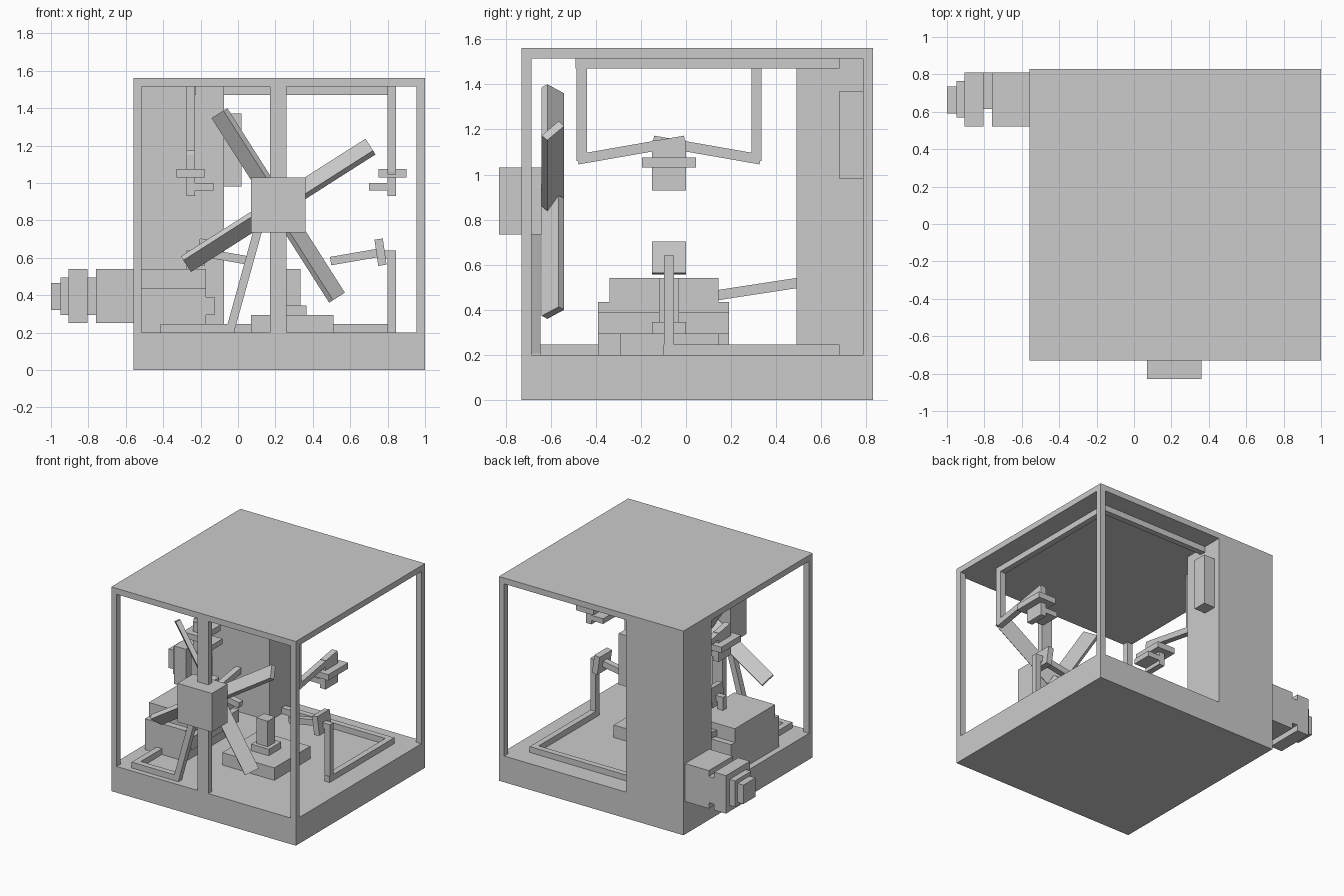
import bpy, bmesh, math
from mathutils import Vector, Matrix

old = bpy.data.objects.get("Cube")
if old:
    bpy.data.objects.remove(old, do_unlink=True)

grey = bpy.data.materials.new("light_grey")
grey.use_nodes = True
colour = (0.6, 0.6, 0.6, 1)
grey.diffuse_color = colour
grey.node_tree.nodes["Principled BSDF"].inputs["Base Color"].default_value = colour


def solid(name, matrix):
    bm = bmesh.new()
    bmesh.ops.create_cube(bm, size=1, matrix=matrix)
    mesh = bpy.data.meshes.new(name)
    bm.to_mesh(mesh)
    bm.free()
    mesh.materials.append(grey)
    obj = bpy.data.objects.new(name, mesh)
    bpy.context.collection.objects.link(obj)


def block(name, x, y, z):
    """Axis-aligned box from three (low, high) ranges."""
    lo, hi = Vector((x[0], y[0], z[0])), Vector((x[1], y[1], z[1]))
    size = [abs(v) for v in hi - lo]
    solid(name, Matrix.Translation((lo + hi) / 2) @ Matrix.Diagonal((*size, 1)))


def beam(name, start, end, side, wide, thick):
    """Rectangular bar between two points; side is the direction of its width."""
    p, q, side = Vector(start), Vector(end), Vector(side).normalized()
    d = (q - p).normalized()
    turn = Matrix((d, side, d.cross(side))).transposed().to_4x4()
    size = Matrix.Diagonal(((q - p).length, wide, thick, 1))
    solid(name, Matrix.Translation((p + q) / 2) @ turn @ size)


L, R, F, B = -0.56, 1.0, -0.73, 0.83     # case limits
T = 0.045                                # bar thickness
floor, ceiling = 0.2, 1.515

# Case
block("base", (L, R), (F, B), (0, floor))
block("roof", (L, R), (F, B), (ceiling, 1.56))
for name, x, y in (("front_right_post", L, F), ("front_left_post", R - T, F),
                   ("back_left_post", R - T, B - T)):
    block(name, (x, x + T), (y, y + T), (floor, ceiling))
block("corner_column", (L, -0.075), (0.49, B), (floor, ceiling))
block("column_side_box", (-0.075, 0.02), (0.68, 0.785), (0.98, 1.37))

# Fan
block("fan_post", (0.17, 0.26), (F, F + T), (floor, ceiling))
block("fan_hub", (0.07, 0.36), (-0.83, -0.64), (0.735, 1.03))
hub = Vector((0.215, -0.59, 0.88))
for i in range(4):
    a = math.radians(32.5 + 90 * i)
    out = Vector((math.cos(a), 0, math.sin(a)))
    face = Vector((-math.sin(a), -1, math.cos(a)))
    beam("fan_blade", hub, hub + out * 0.585, face, 0.035, 0.106)
beam("fan_feed_bar", (-0.045, -0.667, 0.2), (0.11, -0.667, 0.76), (0, 1, 0), T, T)

# Outside motor, stepped along x
for name, x, y, z in (
        ("motor_body", (-0.76, L), (0.52, 0.81), (0.25, 0.54)),
        ("motor_neck", (-0.805, -0.76), (0.615, 0.81), (0.295, 0.495)),
        ("motor_ring", (-0.905, -0.805), (0.52, 0.81), (0.25, 0.54)),
        ("motor_cap", (-0.95, -0.905), (0.57, 0.765), (0.295, 0.495)),
        ("motor_tip", (-1.0, -0.95), (0.59, 0.735), (0.32, 0.465))):
    block(name, x, y, z)

# Machine beside the wall
block("machine_top", (-0.515, -0.17), (-0.34, 0.145), (0.435, 0.54))
block("machine_body", (-0.515, -0.17), (-0.39, 0.19), (floor, 0.435))
block("machine_lip", (-0.17, -0.125), (-0.39, 0.19), (0.295, 0.39))
beam("machine_link", (-0.34, 0.14, 0.465), (-0.34, 0.5, 0.52), (1, 0, 0), T, T)

# Table
block("table_plate", (0.07, 0.51), (-0.29, 0.145), (floor, 0.295))
block("table_step", (0.215, 0.365), (-0.15, 0), (0.295, 0.345))
block("table_tower", (0.24, 0.335), (-0.12, -0.03), (0.345, 0.54))

# Floor and ceiling rails
for name, y0, z in (("floor", -0.1, (floor, floor + T)),
                    ("ceiling", -0.49, (ceiling - T, ceiling))):
    block(name + "_side_rail", (0.8, 0.845), (y0, 0.68), z)
    block(name + "_back_rail", (-0.075, 0.8), (0.635, 0.68), z)
block("ceiling_short_rail", (-0.27, -0.225), (0.335, 0.49), (ceiling - T, ceiling))
block("front_rail", (-0.415, -0.02), (-0.69, -0.645), (floor, floor + T))
block("front_side_rail", (-0.415, -0.37), (-0.645, -0.39), (floor, floor + T))

# Two facing tool stations, each a half turn of the other
for s, label, foot in ((1, "left", floor), (-1, "right", 0.5)):
    def at(x, y, z):
        return (0.285 + s * x, -0.075 + s * y, z)

    def part(name, x, y, z):
        lo, hi = at(x[0], y[0], z[0]), at(x[1], y[1], z[1])
        block(label + "_" + name, *zip(lo, hi))

    # Hanging arm and head
    part("hanging_bar", (0.515, 0.56), (-0.41, -0.365), (1.06, ceiling))
    beam(label + "_hanging_arm", at(0.5375, -0.405, 1.067), at(0.5375, 0.07, 1.15),
         (1, 0, 0), T, T)
    part("head_body", (0.515, 0.56), (-0.075, 0.075), (0.93, 1.15))
    part("head_plate", (0.465, 0.615), (-0.12, 0.12), (1.03, 1.075))
    part("head_nozzle", (0.415, 0.515), (-0.075, 0.075), (0.96, 1.0))

    # Standing arm with tilted paddle
    part("standing_post", (0.515, 0.56), (-0.022, 0.022), (foot, 0.64))
    part("standing_stub", (0.48, 0.515), (-0.022, 0.022), (0.595, 0.64))
    beam(label + "_paddle", at(0.467, 0, 0.7), at(0.487, 0, 0.56), (0, 1, 0), 0.15, T)
    beam(label + "_standing_arm", at(0.21, 0, 0.582), at(0.475, 0, 0.628),
         (0, 1, 0), T, T)
